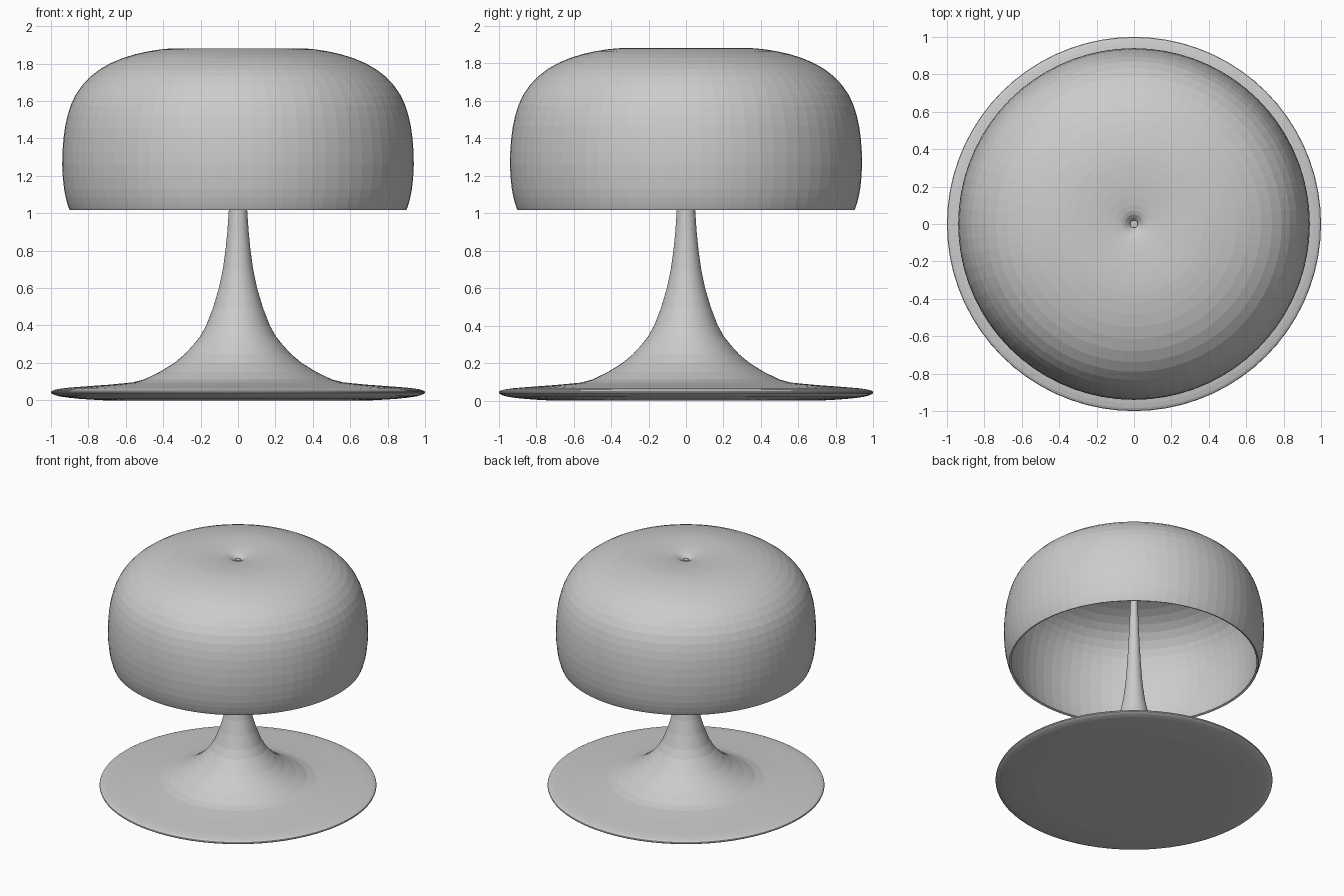
import bpy
import math
from mathutils import Vector

SEGMENTS = 72

cube = bpy.data.objects.get("Cube")
if cube:
    bpy.data.objects.remove(cube)

grey = bpy.data.materials.new("light_grey")
grey.use_nodes = True
colour = (0.6, 0.6, 0.6, 1)
grey.diffuse_color = colour
grey.node_tree.nodes["Principled BSDF"].inputs["Base Color"].default_value = colour


def refine(points, steps):
    """Sample a smooth curve through the profile points."""
    pts = [Vector(p) for p in points]
    pts = [2 * pts[0] - pts[1]] + pts + [2 * pts[-1] - pts[-2]]
    out = []
    for a, b, c, d in zip(pts, pts[1:], pts[2:], pts[3:]):
        for i in range(steps):
            t = i / steps
            out.append(0.5 * (2 * b + (c - a) * t + (2 * a - 5 * b + 4 * c - d) * t**2
                              + (3 * b - a - 3 * c + d) * t**3))
    return out + [pts[-2]]


def lathe(name, profile, capped=False):
    """Revolve an (r, z) profile about the z axis."""
    n = len(profile)
    verts, faces = [], []
    for s in range(SEGMENTS):
        angle = 2 * math.pi * s / SEGMENTS
        verts += [(r * math.cos(angle), r * math.sin(angle), z) for r, z in profile]
        a, b = s * n, (s + 1) % SEGMENTS * n
        faces += [(a + i, b + i, b + i + 1, a + i + 1) for i in range(n - 1)]
    if capped:
        faces.append([s * n for s in reversed(range(SEGMENTS))])
        faces.append([s * n + n - 1 for s in range(SEGMENTS)])
    mesh = bpy.data.meshes.new(name)
    mesh.from_pydata(verts, [], faces)
    mesh.materials.append(grey)
    obj = bpy.data.objects.new(name, mesh)
    bpy.context.collection.objects.link(obj)
    return obj


# Trumpet foot flowing into a thin stem
foot = [(0.72, 0), (0.85, 0.008), (0.95, 0.02), (0.99, 0.033), (1, 0.043),
        (0.985, 0.055), (0.92, 0.066), (0.78, 0.077), (0.62, 0.09), (0.5, 0.112),
        (0.34, 0.2), (0.24, 0.295), (0.17, 0.4), (0.102, 0.6), (0.067, 0.8),
        (0.049, 1.02), (0.035, 1.3), (0.026, 1.55), (0.02, 1.84)]
lathe("base_and_stem", refine(foot, 2), capped=True)

# Thin domed shade with a dimple around the stem
dome = [(0.9, 1.018), (0.912, 1.05), (0.93, 1.13), (0.94, 1.26), (0.933, 1.4),
        (0.912, 1.52), (0.87, 1.63), (0.79, 1.73), (0.68, 1.803), (0.55, 1.85),
        (0.42, 1.875), (0.32, 1.882), (0.2, 1.878), (0.1, 1.866), (0.05, 1.85),
        (0.02, 1.82)]
shade = lathe("shade", refine(dome, 2))
wall = shade.modifiers.new("wall", "SOLIDIFY")
wall.thickness = 0.016
wall.offset = -1
